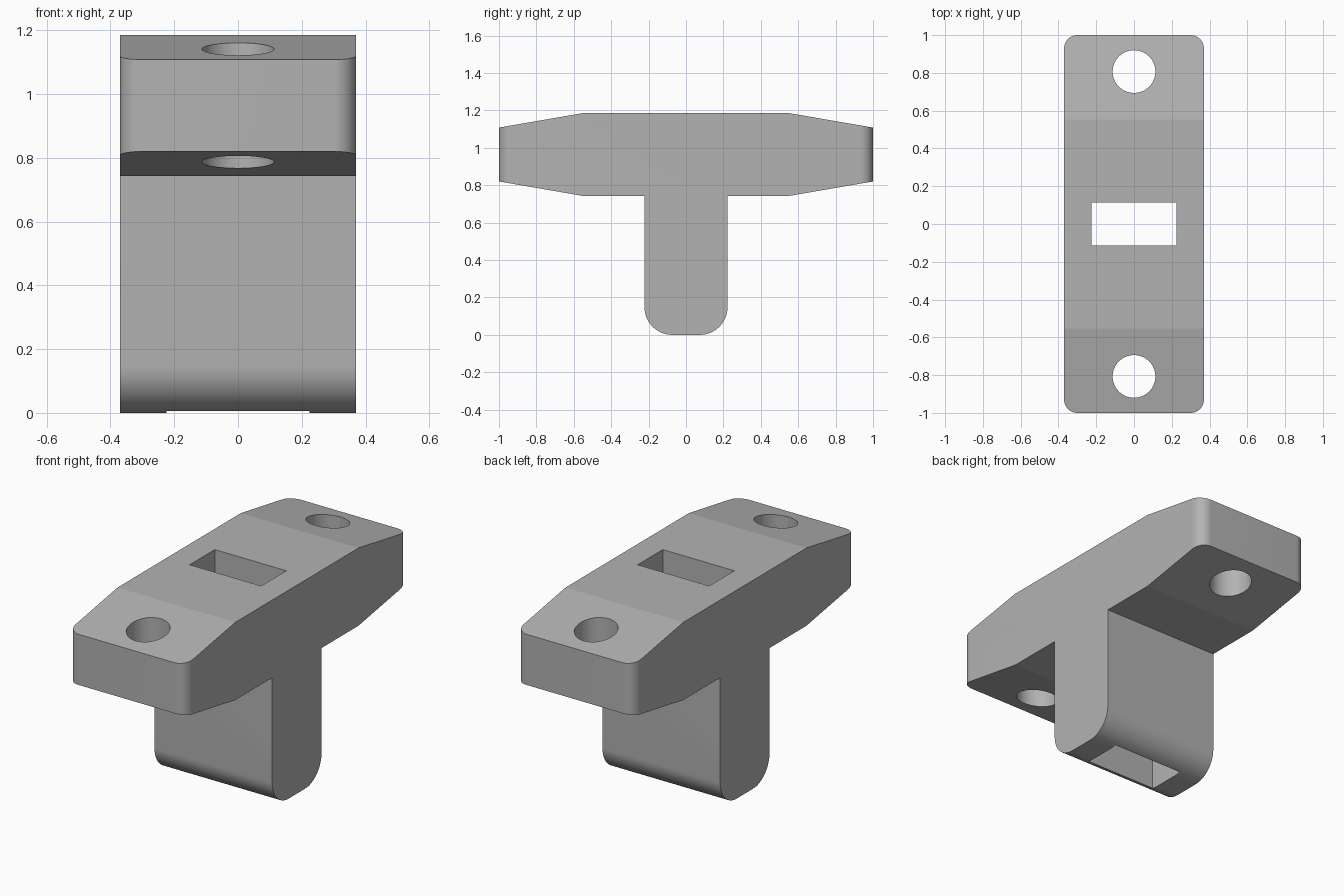
import bpy, bmesh, math
from mathutils import Vector

cube = bpy.data.objects.get("Cube")
if cube:
    bpy.data.objects.remove(cube, do_unlink=True)

HALF_W = 0.37      # half width along x
STEM = 0.222       # half thickness of the stem
TOP, UNDER = 1.185, 0.743

grey = bpy.data.materials.new("plain grey")
grey.use_nodes = True
COLOUR = (0.45, 0.45, 0.45, 1)
grey.diffuse_color = COLOUR
grey.node_tree.nodes["Principled BSDF"].inputs["Base Color"].default_value = COLOUR


def arc(cx, cy, r, start, end, steps=16):
    """Points on an arc, angles in degrees."""
    return [(cx + r * math.cos(a), cy + r * math.sin(a))
            for a in (math.radians(start + (end - start) * i / steps)
                      for i in range(steps + 1))]


def prism(name, points, to_3d, sweep):
    """Sweep a flat outline into a solid."""
    bm = bmesh.new()
    face = bm.faces.new([bm.verts.new(to_3d(p)) for p in points])
    swept = bmesh.ops.extrude_face_region(bm, geom=[face])["geom"]
    bmesh.ops.translate(bm, vec=Vector(sweep),
                        verts=[g for g in swept if isinstance(g, bmesh.types.BMVert)])
    bmesh.ops.recalc_face_normals(bm, faces=bm.faces)
    mesh = bpy.data.meshes.new(name)
    bm.to_mesh(mesh)
    bm.free()
    obj = bpy.data.objects.new(name, mesh)
    bpy.context.collection.objects.link(obj)
    mesh.materials.append(grey)
    return obj


def upright(name, points):
    return prism(name, points, lambda p: (p[0], p[1], -0.5), (0, 0, 2.2))


def combine(obj, tool, operation):
    mod = obj.modifiers.new(operation, 'BOOLEAN')
    mod.operation, mod.object, mod.solver = operation, tool, 'EXACT'
    bpy.context.view_layer.objects.active = obj
    bpy.ops.object.modifier_apply(modifier=mod.name)
    bpy.data.objects.remove(tool, do_unlink=True)


# T-shaped side profile: tapered wings and a stem with a rounded foot
R = 0.148
half = arc(STEM - R, R, R, -90, 0) + [(STEM, UNDER), (0.553, UNDER), (1, 0.82),
                                      (1, 1.108), (0.553, TOP)]
profile = half + [(-y, z) for y, z in reversed(half)]
body = prism("mounting_bracket", profile,
             lambda p: (-HALF_W, p[0], p[1]), (2 * HALF_W, 0, 0))

# Rounded corners at the wing ends
r = 0.07
outline = []
for sx, sy, a in ((1, 1, 0), (-1, 1, 90), (-1, -1, 180), (1, -1, 270)):
    outline += arc(sx * (HALF_W - r), sy * (1 - r), r, a, a + 90)
combine(body, upright("corner_trim", outline), 'INTERSECT')

# Bolt holes and the central slot
for y in (-0.807, 0.807):
    combine(body, upright("bolt_hole", arc(0, y, 0.113, 0, 360, 64)[:-1]), 'DIFFERENCE')
slot = [(sx * 0.225, sy * 0.113) for sx, sy in ((1, 1), (-1, 1), (-1, -1), (1, -1))]
combine(body, upright("slot", slot), 'DIFFERENCE')

# Smooth the rounds but keep the shallow taper creases sharp
bpy.ops.object.select_all(action='DESELECT')
body.select_set(True)
bpy.context.view_layer.objects.active = body
bpy.ops.object.shade_smooth_by_angle(angle=math.radians(8))
